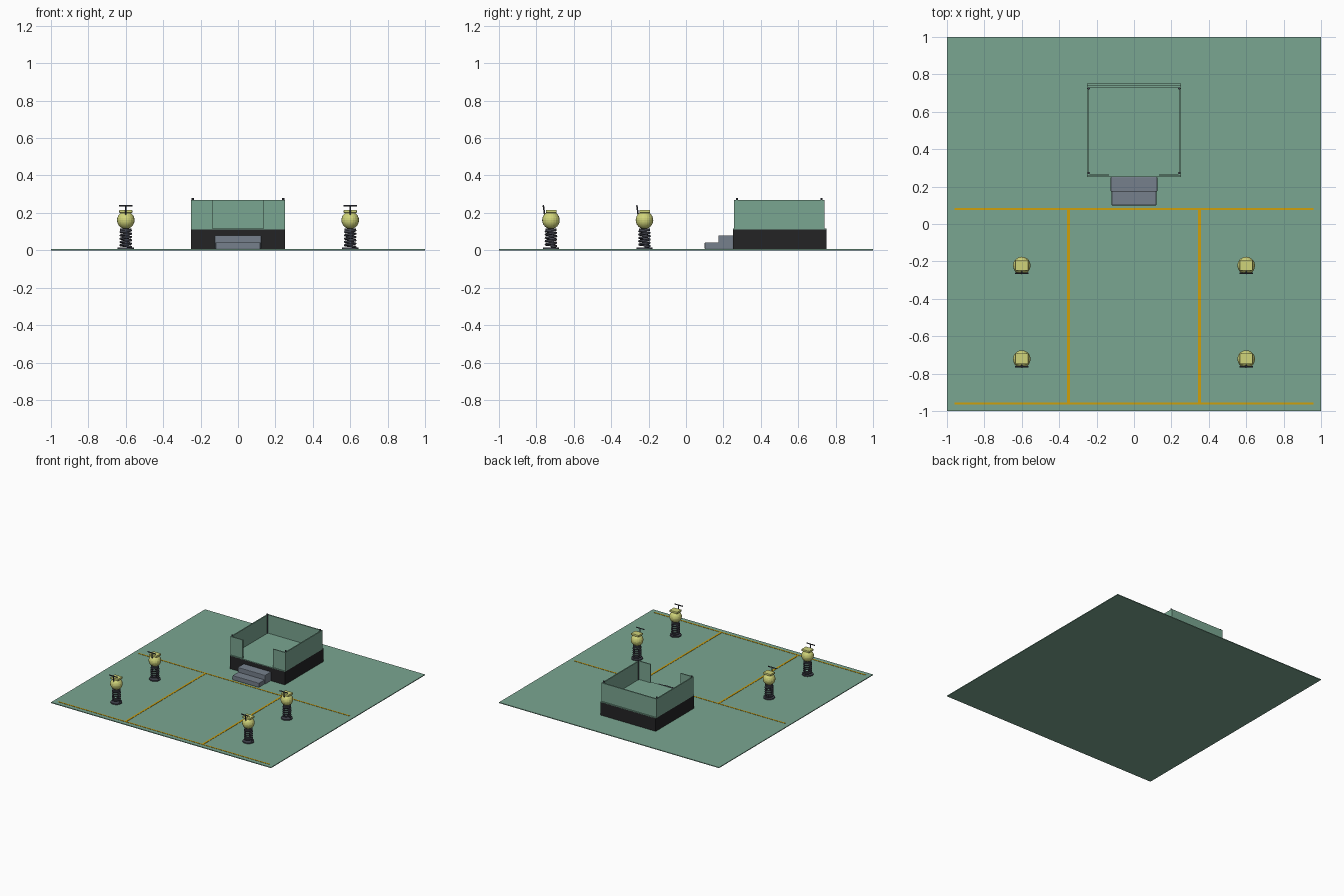
import bpy, math
from mathutils import Vector

if "Cube" in bpy.data.objects:
    bpy.data.objects.remove(bpy.data.objects["Cube"])


def mat(name, rgb):
    m = bpy.data.materials.new(name)
    lin = [((c / 255 + 0.055) / 1.055) ** 2.4 if c > 10 else c / 255 / 12.92 for c in rgb]
    m.diffuse_color = (*lin, 1)
    m.use_nodes = True
    m.node_tree.nodes["Principled BSDF"].inputs["Base Color"].default_value = m.diffuse_color
    return m


GREEN = mat("soft_green", (122, 166, 145))
BLACK = mat("near_black", (36, 36, 37))
GREY = mat("blue_grey", (118, 128, 140))
LINE = mat("line_yellow", (208, 160, 10))
BODY = mat("pale_yellow", (208, 212, 122))
METAL = mat("dark_metal", (66, 68, 78))


def finish(ob, name, m):
    ob.name = name
    ob.data.materials.append(m)
    return ob


def box(name, x0, x1, y0, y1, z0, z1, m, bevel=0):
    bpy.ops.mesh.primitive_cube_add(size=1, location=((x0 + x1) / 2, (y0 + y1) / 2, (z0 + z1) / 2))
    ob = bpy.context.object
    ob.scale = (x1 - x0, y1 - y0, z1 - z0)
    bpy.ops.object.transform_apply(location=False, rotation=False, scale=True)
    if bevel:
        b = ob.modifiers.new("bevel", 'BEVEL')
        b.width, b.segments = bevel, 2
    return finish(ob, name, m)


def rod(name, a, b, r, m, sides=12):
    a, b = Vector(a), Vector(b)
    d = b - a
    bpy.ops.mesh.primitive_cylinder_add(vertices=sides, radius=r, depth=d.length, location=(a + b) / 2)
    ob = bpy.context.object
    ob.rotation_euler = d.to_track_quat('Z', 'Y').to_euler()
    bpy.ops.object.shade_smooth_by_angle()
    return finish(ob, name, m)


# ground sheet and painted court lines
G = 0.006
box("ground_sheet", -1, 1, -1, 1, 0, G, GREEN)
for y in (0.08, -0.96):
    box("cross_line", -0.96, 0.96, y - 0.005, y + 0.005, G - 0.002, G + 0.002, LINE)
for x in (-0.35, 0.35):
    box("side_line", x - 0.007, x + 0.007, -0.96, 0.08, G - 0.002, G + 0.002, LINE)

# raised platform with floor
box("platform_base", -0.25, 0.25, 0.25, 0.75, G, 0.112, BLACK)
box("platform_floor", -0.25, 0.25, 0.25, 0.75, 0.112, 0.117, GREEN)

# low walls with a front opening, and corner posts
W0, W1 = 0.115, 0.268
box("back_wall", -0.25, 0.25, 0.731, 0.741, W0, W1, GREEN)
for s in (-1, 1):
    xs = sorted((s * 0.241, s * 0.25))
    box("side_wall", *xs, 0.257, 0.741, W0, W1, GREEN)
    xs = sorted((s * 0.137, s * 0.25))
    box("front_wall", *xs, 0.257, 0.266, W0, W1, GREEN)
    for y in (0.272, 0.724):
        rod("corner_post", (s * 0.242, y, W0), (s * 0.242, y, 0.279), 0.006, METAL)

# entrance steps
box("lower_step", -0.12, 0.12, 0.10, 0.25, G, 0.042, GREY, 0.004)
box("upper_step", -0.125, 0.125, 0.173, 0.252, G, 0.08, GREY, 0.004)


# spring riders
def spring(name, x, y, z0, z1, radius, turns, wire, m):
    cu = bpy.data.curves.new(name, 'CURVE')
    cu.dimensions, cu.bevel_depth, cu.bevel_resolution = '3D', wire, 1
    n = turns * 20
    sp = cu.splines.new('POLY')
    sp.points.add(n)
    for i, p in enumerate(sp.points):
        t = 2 * math.pi * turns * i / n
        p.co = (x + radius * math.cos(t), y + radius * math.sin(t), z0 + (z1 - z0) * i / n, 1)
    cu.use_fill_caps = True
    ob = bpy.data.objects.new(name, cu)
    bpy.context.collection.objects.link(ob)
    return finish(ob, name, m)


def rider(x, y):
    rod("rider_foot", (x, y, G), (x, y, 0.014), 0.043, METAL, 24)
    spring("rider_spring", x, y, 0.018, 0.106, 0.028, 5, 0.006, METAL)
    rod("rider_top_plate", (x, y, 0.104), (x, y, 0.116), 0.03, METAL, 24)
    bpy.ops.mesh.primitive_uv_sphere_add(segments=20, ring_count=12, radius=0.047, location=(x, y, 0.161))
    finish(bpy.context.object, "rider_body", BODY)
    box("rider_seat", x - 0.035, x + 0.035, y - 0.027, y + 0.03, 0.2, 0.216, BODY, 0.003)
    # T shaped handle leaning forward
    rod("handle_stem", (x, y - 0.03, 0.182), (x, y - 0.036, 0.2), 0.004, METAL)
    rod("handle_post", (x, y - 0.034, 0.195), (x, y - 0.041, 0.24), 0.004, METAL)
    rod("handle_bar", (x - 0.037, y - 0.041, 0.238), (x + 0.037, y - 0.041, 0.238), 0.004, METAL)


for x in (-0.6, 0.6):
    for y in (-0.222, -0.722):
        rider(x, y)
